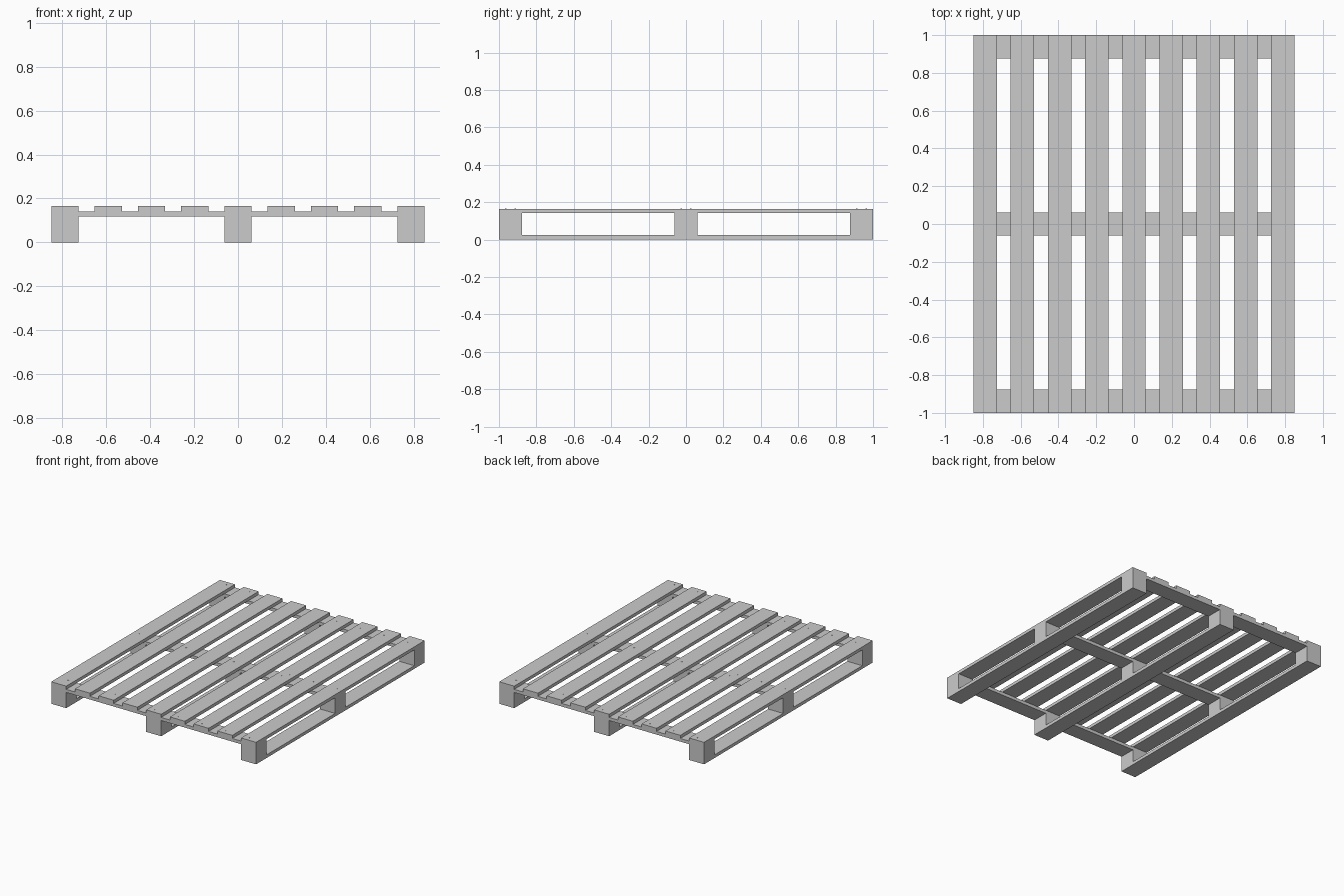
import bpy, bmesh
from mathutils import Matrix

if "Cube" in bpy.data.objects:
    bpy.data.objects.remove(bpy.data.objects["Cube"])

W, L = 1.70, 2.0          # overall size
B = 0.124                 # board and block width
T = 0.0236                # board thickness
H = 0.165                 # overall height
XE, YE = (W - B) / 2, (L - B) / 2


def finish(name, bm):
    mesh = bpy.data.meshes.new(name)
    bm.to_mesh(mesh)
    bm.free()
    obj = bpy.data.objects.new(name, mesh)
    bpy.context.collection.objects.link(obj)


def box(name, x, y, z0, z1, sx, sy):
    bm = bmesh.new()
    bmesh.ops.create_cube(bm, size=1, matrix=Matrix.Translation((x, y, (z0 + z1) / 2))
                          @ Matrix.Diagonal((sx, sy, z1 - z0, 1)))
    finish(name, bm)


def nails(name, points, z):
    bm = bmesh.new()
    for x, y in points:
        bmesh.ops.create_cone(bm, cap_ends=True, segments=8, radius1=0.004, radius2=0.004,
                              depth=0.003, matrix=Matrix.Translation((x, y, z)))
    finish(name, bm)


slat_x = [-XE + i * XE / 4 for i in range(9)]
rows = (-YE, 0, YE)
cols = (-XE, 0, XE)

# Deck slats running front to back
for x in slat_x:
    box("deck_slat", x, 0, H - T, H, B, L)

# Cross boards under the deck
for y in rows:
    box("cross_board", 0, y, H - 2 * T, H - T, W, B)

# Bottom runners with spacer blocks
for x in cols:
    box("bottom_runner", x, 0, 0, T, B, L)
    for y in rows:
        box("spacer_block", x, y, T, H - 2 * T, B, B)

# Nail heads, two per board crossing
nails("deck_nails", [(x + s * 0.018, y + s * 0.025) for x in slat_x for y in rows
                     for s in (-1, 1)], H - 0.0005)
nails("runner_nails", [(x + s * 0.018, y + s * 0.025) for x in cols for y in rows
                       for s in (-1, 1)], 0.0015)
